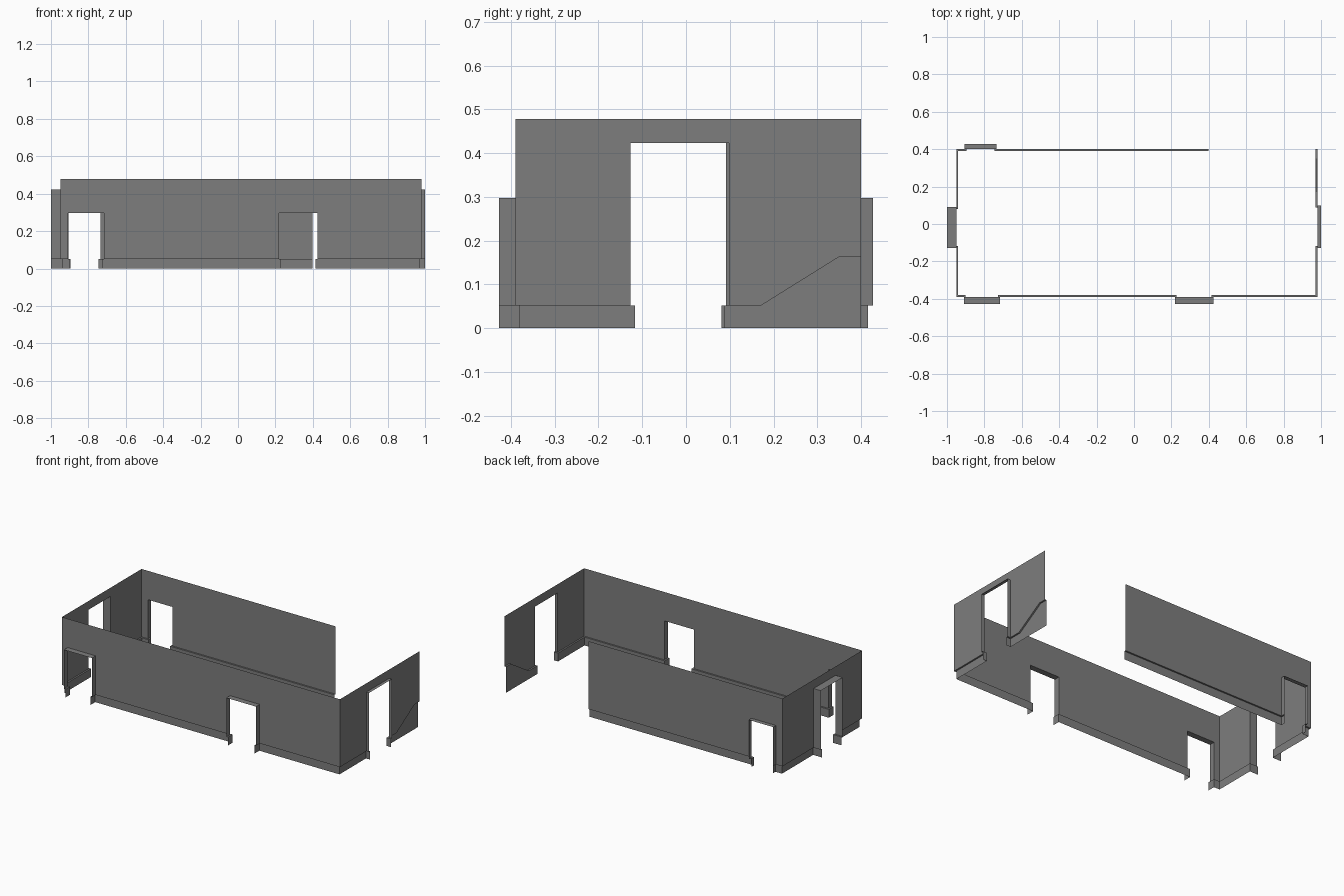
import bpy
from mathutils import Vector

if "Cube" in bpy.data.objects:
    bpy.data.objects.remove(bpy.data.objects["Cube"])

TOP = 0.478      # wall height
SIDE = 0.423     # end-wall door height
LOW = 0.297      # long-wall door height
BASE = 0.052     # skirting height
STEP = 0.01      # skirting projection into the room

# Dark grey wall finish
paint = bpy.data.materials.new("dark_grey")
paint.diffuse_color = (0.208, 0.208, 0.208, 1)
paint.use_nodes = True
paint.node_tree.nodes["Principled BSDF"].inputs["Base Color"].default_value = paint.diffuse_color


def make_object(name, quads):
    """Thin sheet object from a list of quads."""
    verts, index, faces = [], {}, []
    for quad in quads:
        face = []
        for p in quad:
            key = tuple(round(c, 4) for c in p)
            if key not in index:
                index[key] = len(verts)
                verts.append(key)
            face.append(index[key])
        faces.append(face)
    mesh = bpy.data.meshes.new(name)
    mesh.from_pydata(verts, [], faces)
    mesh.materials.append(paint)
    obj = bpy.data.objects.new(name, mesh)
    bpy.context.collection.objects.link(obj)


def offset_path(pts):
    """Mitred offset to the left, which is the room side."""
    out = []
    for i, p in enumerate(pts):
        dirs = []
        if i > 0:
            dirs.append((p - pts[i - 1]).normalized())
        if i < len(pts) - 1:
            dirs.append((pts[i + 1] - p).normalized())
        normals = [Vector((-d.y, d.x)) for d in dirs]
        m = sum(normals, Vector((0, 0))).normalized()
        q = p + m * (STEP / m.dot(normals[0]))
        out.append(Vector((q.x, min(q.y, 0.416))))
    return out


def strip(a, b, za0, zb0, za1, zb1):
    return [(a.x, a.y, za0), (b.x, b.y, zb0), (b.x, b.y, zb1), (a.x, a.y, za1)]


def wall_run(name, path, start_top, end_top):
    """Wall, ledge and skirting along one run between two doorways."""
    pts = [Vector(p[:2]) for p in path]
    zs = [p[2] if len(p) > 2 else BASE for p in path]
    inner = offset_path(pts)
    wall, skirting = [], []
    for i in range(len(pts) - 1):
        a, b, za, zb = pts[i], pts[i + 1], zs[i], zs[i + 1]
        top = start_top if i == 0 else end_top if i == len(pts) - 2 else TOP
        wall.append(strip(a, b, za, zb, top, top))
        c, d = inner[i], inner[i + 1]
        skirting.append(strip(c, d, 0, 0, za, zb))
        skirting.append([(c.x, c.y, za), (d.x, d.y, zb), (b.x, b.y, zb), (a.x, a.y, za)])
    make_object(name + "_wall", wall)
    make_object(name + "_skirting", skirting)


def lintel(name, a, b, out, height):
    """Wall above a doorway and the soffit of its recess."""
    a, b, o = Vector(a), Vector(b), Vector(out)
    c, d = a + o, b + o
    make_object(name, [strip(a, b, height, height, TOP, TOP),
                       [(p.x, p.y, height) for p in (a, b, d, c)]])


# Wall runs, anticlockwise around the room
wall_run("front", [(-.716, -.427), (-.716, -.39), (.218, -.39), (.218, -.427)], LOW, LOW)
wall_run("front_right_corner", [(.424, -.427), (.424, -.39), (.981, -.39),
                                (.981, -.127), (1, -.127)], LOW, SIDE)
# Skirting here climbs along a stair slope
wall_run("right_stair", [(1, .098), (.981, .098), (.981, .172), (.981, .35, .163),
                         (.981, .4, .163)], SIDE, TOP)
wall_run("back", [(.397, .4), (-.735, .4), (-.735, .427)], TOP, LOW)
wall_run("back_left_corner", [(-.905, .427), (-.905, .4), (-.95, .4),
                              (-.95, .091), (-1, .091)], LOW, SIDE)
wall_run("front_left_corner", [(-1, -.127), (-.95, -.127), (-.95, -.39),
                               (-.91, -.39), (-.91, -.427)], SIDE, LOW)

# Door heads
lintel("front_left_door_head", (-.91, -.39), (-.716, -.39), (0, -.037), LOW)
lintel("front_right_door_head", (.218, -.39), (.424, -.39), (0, -.037), LOW)
lintel("right_door_head", (.981, -.127), (.981, .098), (.019, 0), SIDE)
lintel("back_door_head", (-.735, .4), (-.905, .4), (0, .027), LOW)
lintel("left_door_head", (-.95, .091), (-.95, -.127), (-.05, 0), SIDE)
